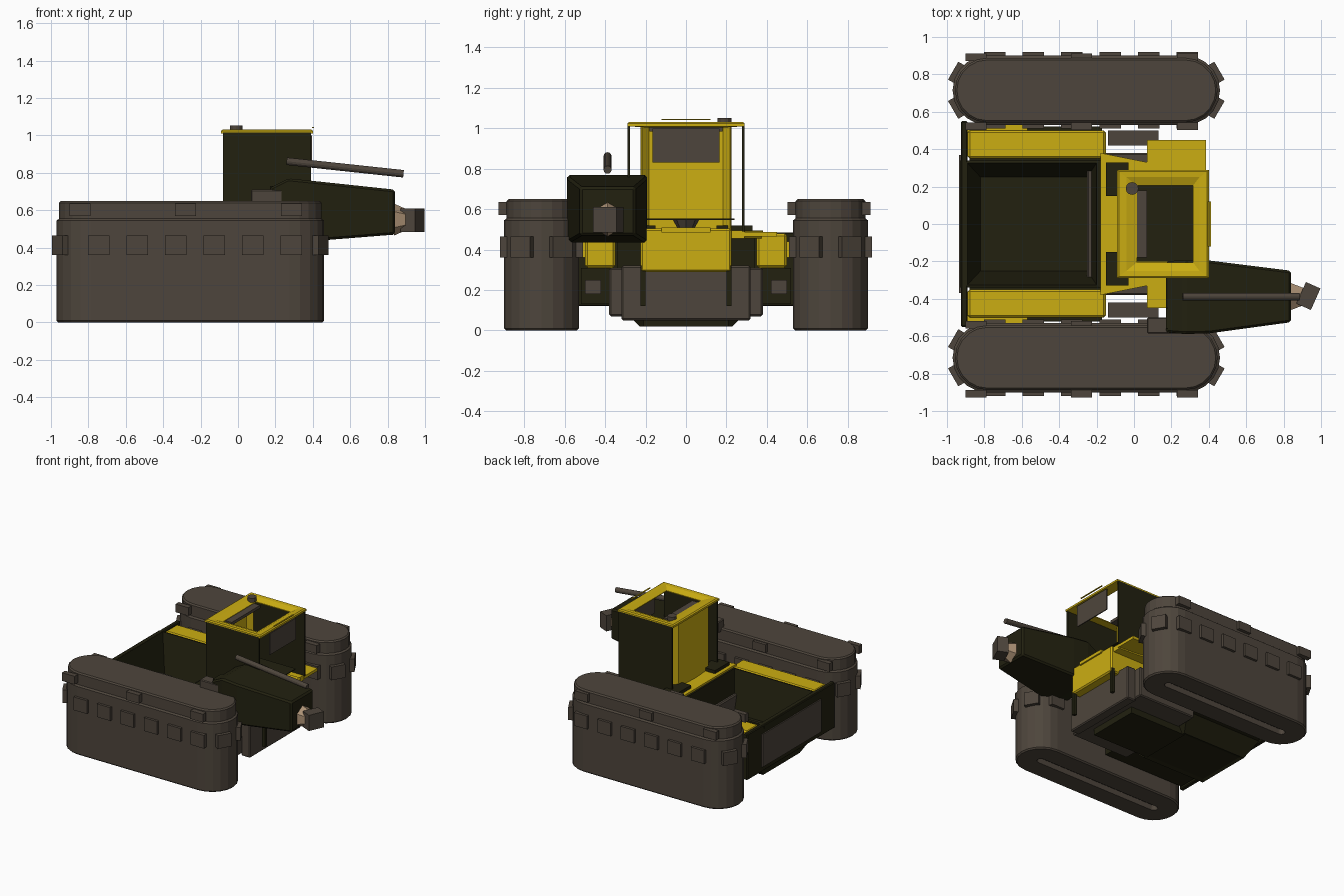
import bpy, bmesh, math
from mathutils import Matrix, Vector

if "Cube" in bpy.data.objects:
    bpy.data.objects.remove(bpy.data.objects["Cube"])


def mat(name, rgb):
    m = bpy.data.materials.new(name)
    m.diffuse_color = (*rgb, 1)
    m.use_nodes = True
    m.node_tree.nodes["Principled BSDF"].inputs["Base Color"].default_value = m.diffuse_color
    return m


YELLOW = mat("warm_yellow", (0.60, 0.42, 0.006))
DARK = mat("dark_olive", (0.016, 0.015, 0.005))
GREY = mat("brown_grey", (0.076, 0.060, 0.045))
TAN = mat("tan", (0.42, 0.29, 0.18))


def finish(name, bm, m, bevel=0.0):
    bmesh.ops.recalc_face_normals(bm, faces=bm.faces)
    me = bpy.data.meshes.new(name)
    bm.to_mesh(me)
    bm.free()
    me.materials.append(m)
    ob = bpy.data.objects.new(name, me)
    bpy.context.collection.objects.link(ob)
    if bevel:
        b = ob.modifiers.new("bevel", "BEVEL")
        b.width, b.segments = bevel, 1
    return ob


def loft(name, rings, m, bevel=0.0, close=False):
    """Skin a list of equal-length point rings; cap ends unless closed on itself."""
    bm = bmesh.new()
    vs = [[bm.verts.new(p) for p in r] for r in rings]
    n = len(vs[0])
    pairs = list(zip(vs, vs[1:])) + ([(vs[-1], vs[0])] if close else [])
    for a, b in pairs:
        for i in range(n):
            j = (i + 1) % n
            bm.faces.new((a[i], a[j], b[j], b[i]))
    if not close:
        bm.faces.new(vs[0])
        bm.faces.new(vs[-1])
    return finish(name, bm, m, bevel)


def rect(x0, x1, y, z):
    return [(x0, -y, z), (x1, -y, z), (x1, y, z), (x0, y, z)]


def box(name, x, y, z, m, bevel=0.0, rot=None):
    bm = bmesh.new()
    bmesh.ops.create_cube(bm, size=1)
    c = Vector([(a + b) / 2 for a, b in (x, y, z)])
    s = [abs(b - a) for a, b in (x, y, z)]
    M = Matrix.Translation(c) @ (rot or Matrix()) @ Matrix.Diagonal((*s, 1))
    bm.transform(M)
    return finish(name, bm, m, bevel)


def cyl(name, p, q, r0, r1, n, m):
    p, q = Vector(p), Vector(q)
    bm = bmesh.new()
    bmesh.ops.create_cone(bm, cap_ends=True, segments=n, radius1=r0, radius2=r1, depth=(q - p).length)
    bm.transform(Matrix.Translation((p + q) / 2) @ (q - p).to_track_quat("Z", "Y").to_matrix().to_4x4())
    return finish(name, bm, m)


def side_box(name, x, y, z, m, bevel=0.0):
    """The same box on both sides of the vehicle."""
    for s, tag in ((-1, "front"), (1, "back")):
        box(f"{name}_{tag}", x, (s * y[0], s * y[1]), z, m, bevel)


# Tracks: stadium outline lofted upward, with a slot underneath and a stepped top
XA, XB, YC, R = -0.785, 0.275, 0.715, 0.185


def stadium(yc, r, z, n=10):
    pts = []
    for cx, a0 in ((XB, -90), (XA, 90)):
        for i in range(n + 1):
            a = math.radians(a0 + 180 * i / n)
            pts.append((cx + r * math.cos(a), yc + r * math.sin(a), z))
    return pts


for s, tag in ((-1, "front"), (1, "back")):
    prof = [(0.025, 0.04), (0.03, 0), (0.175, 0), (R, 0.01), (R, 0.545), (0.172, 0.555),
            (0.172, 0.64), (0.162, 0.65)]
    loft(f"track_{tag}", [stadium(s * YC, r, z) for r, z in prof], GREY)
    # Straight-run lugs, lower and upper row, on both flanks
    for f in (-1, 1):
        y = s * YC + f * R
        for i in range(6):
            x = -0.745 + 0.206 * i
            box(f"lug_{tag}", (x - 0.058, x + 0.058), (y - 0.02, y + 0.02), (0.36, 0.465), GREY)
        for x in (-0.845, -0.28, 0.285):
            box(f"upper_lug_{tag}", (x - 0.056, x + 0.056), (y - 0.028, y + 0.012), (0.57, 0.635), GREY)
    # Lugs around the rounded ends
    for cx, base in ((XB, 0), (XA, 180)):
        for a in (-30, 30):
            t = math.radians(base + a)
            c = (cx + 0.19 * math.cos(t), s * YC + 0.19 * math.sin(t))
            box(f"end_lug_{tag}", (c[0] - 0.02, c[0] + 0.02), (c[1] - 0.055, c[1] + 0.055),
                (0.36, 0.465), GREY, rot=Matrix.Rotation(t, 4, "Z"))

# Load bed: outer shell, rim and sloped inside
loft("load_bed", [rect(-0.82, -0.32, 0.20, 0.03), rect(-0.84, -0.28, 0.23, 0.02), rect(-0.89, -0.22, 0.34, 0.13),
                  rect(-0.93, -0.18, 0.34, 0.48), rect(-0.89, -0.20, 0.325, 0.485),
                  rect(-0.82, -0.25, 0.25, 0.17)], DARK)
box("tailgate", (-0.925, -0.89), (-0.55, 0.55), (0.12, 0.485), DARK, 0.006)
box("tailgate_panel", (-0.935, -0.92), (-0.37, 0.37), (0.16, 0.42), GREY)
side_box("fender", (-0.89, -0.15), (0.35, 0.50), (0.31, 0.48), YELLOW, 0.012)
side_box("fender_edge", (-0.89, -0.57), (0.49, 0.535), (0.36, 0.44), YELLOW)
side_box("fender_skirt", (-0.88, -0.17), (0.33, 0.52), (0.13, 0.31), DARK)

# Lower hull
box("hull", (-0.25, 0.26), (-0.38, 0.38), (0.07, 0.31), GREY, 0.008)
box("hull_nose", (0.25, 0.33), (-0.32, 0.32), (0.05, 0.32), GREY, 0.008)
box("belly_plate", (-0.3, 0.2), (-0.21, 0.21), (0.02, 0.08), DARK)
side_box("axle_arm", (-0.14, 0.13), (0.42, 0.50), (0.18, 0.25), GREY)
side_box("nose_post", (0.37, 0.395), (0.20, 0.225), (0.12, 0.32), DARK)

# Deck: tapered slab, bonnet block and side steps
deck = [(-0.18, -0.38), (0.22, -0.30), (0.38, -0.29), (0.38, 0.29), (0.22, 0.30), (-0.18, 0.38)]
loft("deck", [[(x, y, z) for x, y in deck] for z in (0.455, 0.495)], YELLOW)
box("bonnet", (0.0, 0.40), (-0.225, 0.225), (0.29, 0.505), YELLOW, 0.01)
box("bonnet_lip", (0.38, 0.412), (-0.12, 0.12), (0.485, 0.51), YELLOW)
side_box("step_plate", (0.07, 0.385), (0.28, 0.45), (0.465, 0.488), YELLOW)
side_box("deck_bracket", (-0.15, -0.03), (0.15, 0.33), (0.49, 0.52), DARK)

# Cab: curved yellow rear wall, thin dark sides, open front and ring roof
wall = [(-0.03, -0.225), (-0.065, -0.19), (-0.075, 0), (-0.065, 0.19), (-0.03, 0.225)]
wall += [(x + 0.012, y * 0.97) for x, y in reversed(wall)]
loft("cab_rear_wall", [[(x, y, z) for x, y in wall] for z in (0.49, 1.015)], YELLOW)
side_box("cab_side", (-0.08, 0.39), (0.278, 0.29), (0.49, 1.015), DARK)
loft("roof_ring", [rect(-0.09, 0.40, 0.29, 1.01), rect(-0.09, 0.40, 0.29, 1.025),
                   rect(-0.08, 0.39, 0.28, 1.032), rect(-0.04, 0.35, 0.25, 1.03),
                   rect(0.015, 0.315, 0.205, 1.012), rect(0.015, 0.315, 0.205, 1.005)], YELLOW, close=True)
box("windscreen", (0.388, 0.396), (-0.165, 0.165), (0.83, 1.0), GREY)
box("roof_bar", (0.0, 0.07), (-0.18, 0.18), (0.985, 1.008), GREY)
box("roof_trim", (0.395, 0.405), (-0.12, 0.12), (1.041, 1.046), YELLOW)
cyl("roof_cap", (-0.01, 0.19, 1.02), (-0.01, 0.19, 1.052), 0.034, 0.034, 12, GREY)
box("cab_floor", (0.0, 0.34), (-0.2, 0.24), (0.546, 0.553), DARK)
cyl("cab_pedestal", (0.2, 0, 0.50), (0.2, 0, 0.548), 0.04, 0.065, 8, GREY)

# Side arm: tapered housing with rod and nozzle
arm = [(0.17, -0.58, -0.20, 0.46, 0.72), (0.27, -0.588, -0.192, 0.435, 0.77),
       (0.40, -0.585, -0.195, 0.435, 0.757), (0.84, -0.525, -0.25, 0.47, 0.71)]
loft("arm_housing", [[(x, a, c), (x, b, c), (x, b, d), (x, a, d)] for x, a, b, c, d in arm], DARK, 0.012)
box("arm_mount", (0.07, 0.26), (-0.585, -0.5), (0.62, 0.71), GREY, 0.006)
box("arm_mount_cap", (0.17, 0.27), (-0.56, -0.45), (0.70, 0.73), DARK)
cyl("arm_rod", (0.26, -0.388, 0.862), (0.885, -0.388, 0.795), 0.02, 0.02, 12, GREY)
cyl("nozzle_cone", (0.835, -0.388, 0.55), (0.925, -0.388, 0.55), 0.085, 0.045, 6, TAN)
box("nozzle_tip", (0.89, 0.975), (-0.448, -0.322), (0.485, 0.61), GREY,
    rot=Matrix.Rotation(math.radians(-24), 4, "Z"))
